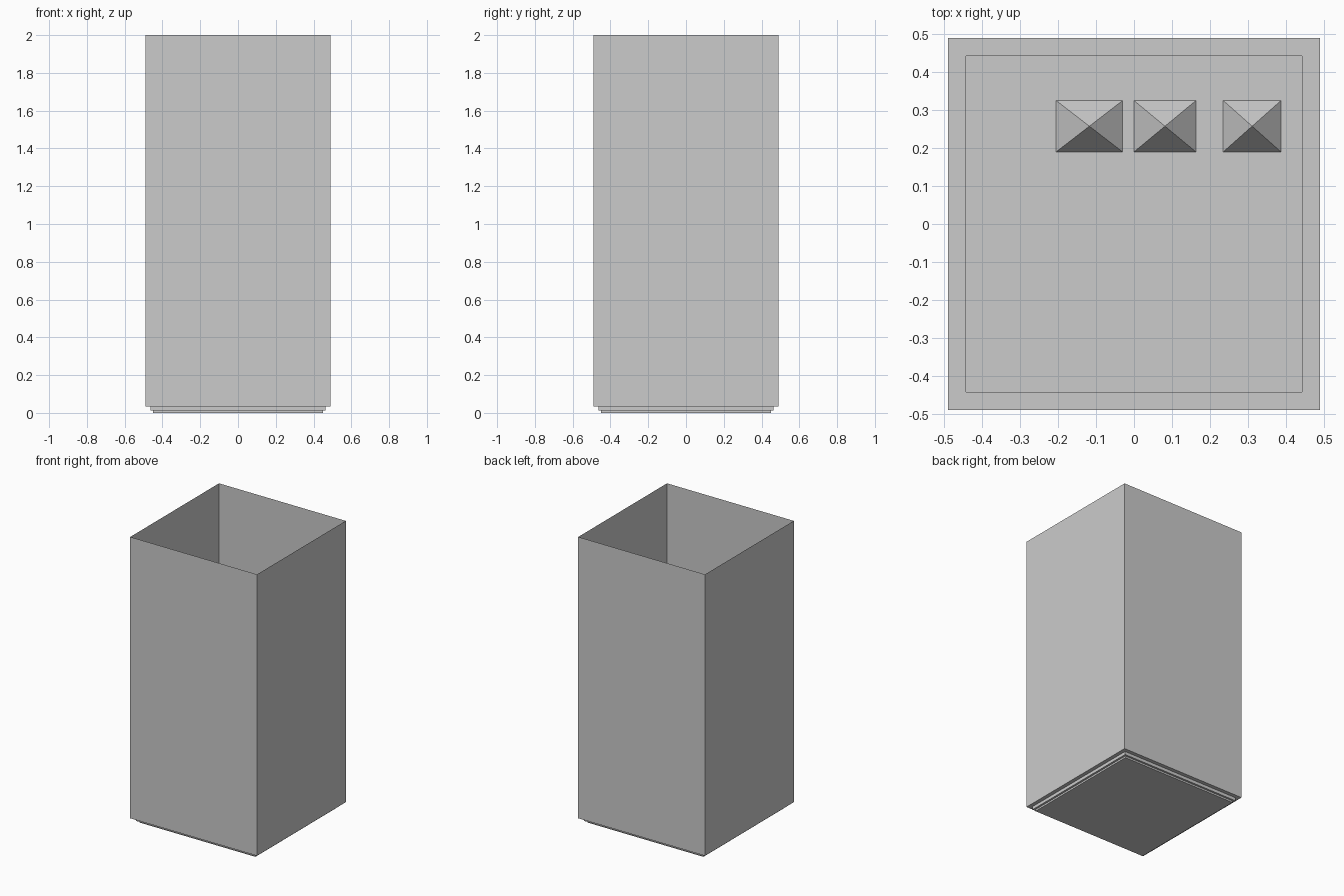
import bpy
import bmesh

cube = bpy.data.objects.get("Cube")
if cube:
    bpy.data.objects.remove(cube, do_unlink=True)

grey = bpy.data.materials.new("light_grey")
grey.use_nodes = True
COLOUR = (0.6, 0.6, 0.6, 1)
grey.diffuse_color = COLOUR
grey.node_tree.nodes["Principled BSDF"].inputs["Base Color"].default_value = COLOUR


def finish(name, bm):
    mesh = bpy.data.meshes.new(name)
    bm.to_mesh(mesh)
    bm.free()
    mesh.materials.append(grey)
    obj = bpy.data.objects.new(name, mesh)
    bpy.context.collection.objects.link(obj)
    return obj


def square_shell(name, profile, closed=False, cap_start=False, cap_end=False):
    """Loft square rings through (half width, height) pairs."""
    bm = bmesh.new()
    corners = ((-1, -1), (1, -1), (1, 1), (-1, 1))
    rings = [[bm.verts.new((x * r, y * r, z)) for x, y in corners] for r, z in profile]
    pairs = list(zip(rings, rings[1:]))
    if closed:
        pairs.append((rings[-1], rings[0]))
    for low, high in pairs:
        for i in range(4):
            j = (i + 1) % 4
            bm.faces.new((low[i], low[j], high[j], high[i]))
    if cap_start:
        bm.faces.new(rings[0][::-1])
    if cap_end:
        bm.faces.new(rings[-1])
    return finish(name, bm)


def pyramid(name, x0, x1, y0, y1, z, height):
    bm = bmesh.new()
    base = [bm.verts.new((x, y, z)) for x, y in ((x0, y0), (x1, y0), (x1, y1), (x0, y1))]
    apex = bm.verts.new(((x0 + x1) / 2, (y0 + y1) / 2, z + height))
    bm.faces.new(base[::-1])
    for i in range(4):
        bm.faces.new((base[i], base[(i + 1) % 4], apex))
    return finish(name, bm)


HALF, LEDGE, FLOOR = 0.49, 0.034, 0.012

# Thin open walls
square_shell("walls", [(HALF, LEDGE), (HALF, 2)])

# Ledge around the floor, with its stepped underside
square_shell("base_ledge", [(0.463, FLOOR), (0.463, LEDGE), (HALF, LEDGE),
                            (0.443, LEDGE), (0.443, FLOOR)], closed=True)

# Floor plate
square_shell("floor_plate", [(0.449, 0), (0.449, FLOOR)], cap_start=True, cap_end=True)

# Row of small pyramids on the floor
for side, x0, x1 in (("right", -0.205, -0.03), ("middle", 0, 0.163), ("left", 0.235, 0.387)):
    pyramid(side + "_pyramid", x0, x1, 0.19, 0.325, FLOOR, 0.085)
